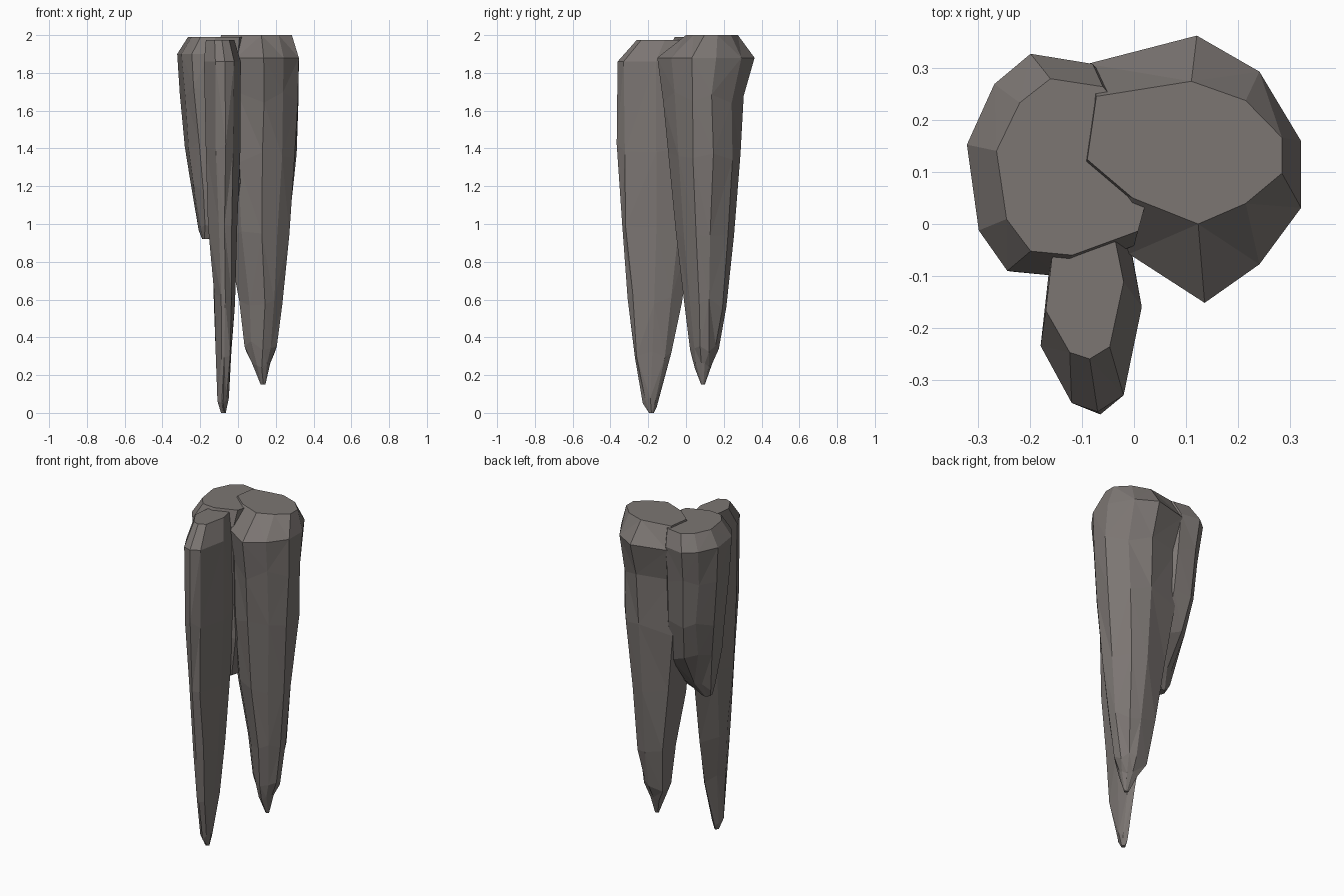
import bpy, bmesh, random
from mathutils import Vector

if "Cube" in bpy.data.objects:
    bpy.data.objects.remove(bpy.data.objects["Cube"])

random.seed(4)
stone = bpy.data.materials.new("dark_stone")
stone.diffuse_color = (0.20, 0.18, 0.17, 1)
stone.use_nodes = True
stone.node_tree.nodes["Principled BSDF"].inputs["Base Color"].default_value = stone.diffuse_color


def loft(name, profile, levels, jitter=0.007):
    """Stack one outline, fitted to (z, x0, x1, y0, y1) boxes, into a faceted spike."""
    xs, ys = [p[0] for p in profile], [p[1] for p in profile]
    unit = [((x - min(xs)) / (max(xs) - min(xs)), (y - min(ys)) / (max(ys) - min(ys)))
            for x, y in profile]
    bm = bmesh.new()
    rings = []
    for i, (z, x0, x1, y0, y1) in enumerate(levels):
        inner = 0 < i < len(levels) - 2
        ring = []
        for u, v in unit:
            dz = random.uniform(-0.03, 0.03) if inner else 0
            j = jitter if inner else 0
            ring.append(bm.verts.new((x0 + u * (x1 - x0) + random.uniform(-j, j),
                                      y0 + v * (y1 - y0) + random.uniform(-j, j), z + dz)))
        rings.append(ring)
    n = len(unit)
    for a, b in zip(rings, rings[1:]):
        for k in range(n):
            m = (k + 1) % n
            bm.faces.new((a[k], a[m], b[m], b[k]))
    bm.faces.new(rings[0])
    bm.faces.new(rings[-1])
    bmesh.ops.triangulate(bm, faces=bm.faces[:])
    bmesh.ops.recalc_face_normals(bm, faces=bm.faces[:])
    me = bpy.data.meshes.new(name)
    bm.to_mesh(me)
    bm.free()
    ob = bpy.data.objects.new(name, me)
    bpy.context.collection.objects.link(ob)
    return ob


# Back right spike: broad, ends in a blunt tip
body = loft("rock_spikes",
            [(0.12, 0.365), (-0.09, 0.31), (-0.11, 0.08), (-0.01, -0.06), (0.135, -0.155),
             (0.24, -0.08), (0.32, 0.03), (0.32, 0.16), (0.24, 0.295)],
            [(0.15, 0.12, 0.145, 0.08, 0.10),
             (0.24, 0.08, 0.17, 0.04, 0.14),
             (0.35, 0.035, 0.20, 0.025, 0.18),
             (0.58, 0.00, 0.24, -0.01, 0.22),
             (0.95, -0.05, 0.265, -0.06, 0.26),
             (1.35, -0.10, 0.305, -0.10, 0.295),
             (1.67, -0.11, 0.315, -0.115, 0.305),
             (1.88, -0.11, 0.322, -0.152, 0.363),
             (2.0, -0.09, 0.285, 0.0, 0.275)])

# Front spike: slim and longest
front = loft("front_spike",
             [(-0.09, 0.06), (-0.165, -0.1), (-0.18, -0.235), (-0.12, -0.345),
              (-0.07, -0.362), (-0.02, -0.33), (0.015, -0.16), (-0.01, -0.03)],
             [(0.0, -0.09, -0.065, -0.195, -0.17),
              (0.05, -0.102, -0.05, -0.225, -0.155),
              (0.32, -0.113, -0.033, -0.275, -0.075),
              (0.60, -0.13, -0.018, -0.31, -0.02),
              (1.0, -0.155, -0.005, -0.342, 0.04),
              (1.4, -0.168, 0.008, -0.362, 0.06),
              (1.86, -0.18, 0.015, -0.362, 0.06),
              (1.975, -0.17, -0.02, -0.26, 0.05)])

# Left spike: short lobe that stops half way down
left = loft("left_spike",
            [(-0.2, 0.33), (-0.27, 0.27), (-0.323, 0.15), (-0.3, -0.02), (-0.245, -0.1),
             (-0.15, -0.11), (0.0, -0.05), (0.05, 0.15), (-0.08, 0.31)],
            [(0.92, -0.19, -0.13, 0.0, 0.06),
             (0.99, -0.21, -0.01, -0.04, 0.12),
             (1.2, -0.25, 0.05, -0.07, 0.23),
             (1.42, -0.28, 0.05, -0.08, 0.28),
             (1.7, -0.305, 0.05, -0.095, 0.30),
             (1.90, -0.322, 0.05, -0.10, 0.328),
             (1.99, -0.265, 0.05, -0.06, 0.28)])

# Fuse the three spikes into one solid
for part in (front, left):
    mod = body.modifiers.new("fuse", 'BOOLEAN')
    mod.operation = 'UNION'
    mod.solver = 'EXACT'
    mod.object = part
bpy.context.view_layer.update()
fused = bpy.data.meshes.new_from_object(
    body.evaluated_get(bpy.context.evaluated_depsgraph_get()))
body.modifiers.clear()
body.data = fused
for part in (front, left):
    bpy.data.objects.remove(part)
fused.materials.clear()
fused.materials.append(stone)
for p in fused.polygons:
    p.use_smooth = False
    p.material_index = 0
